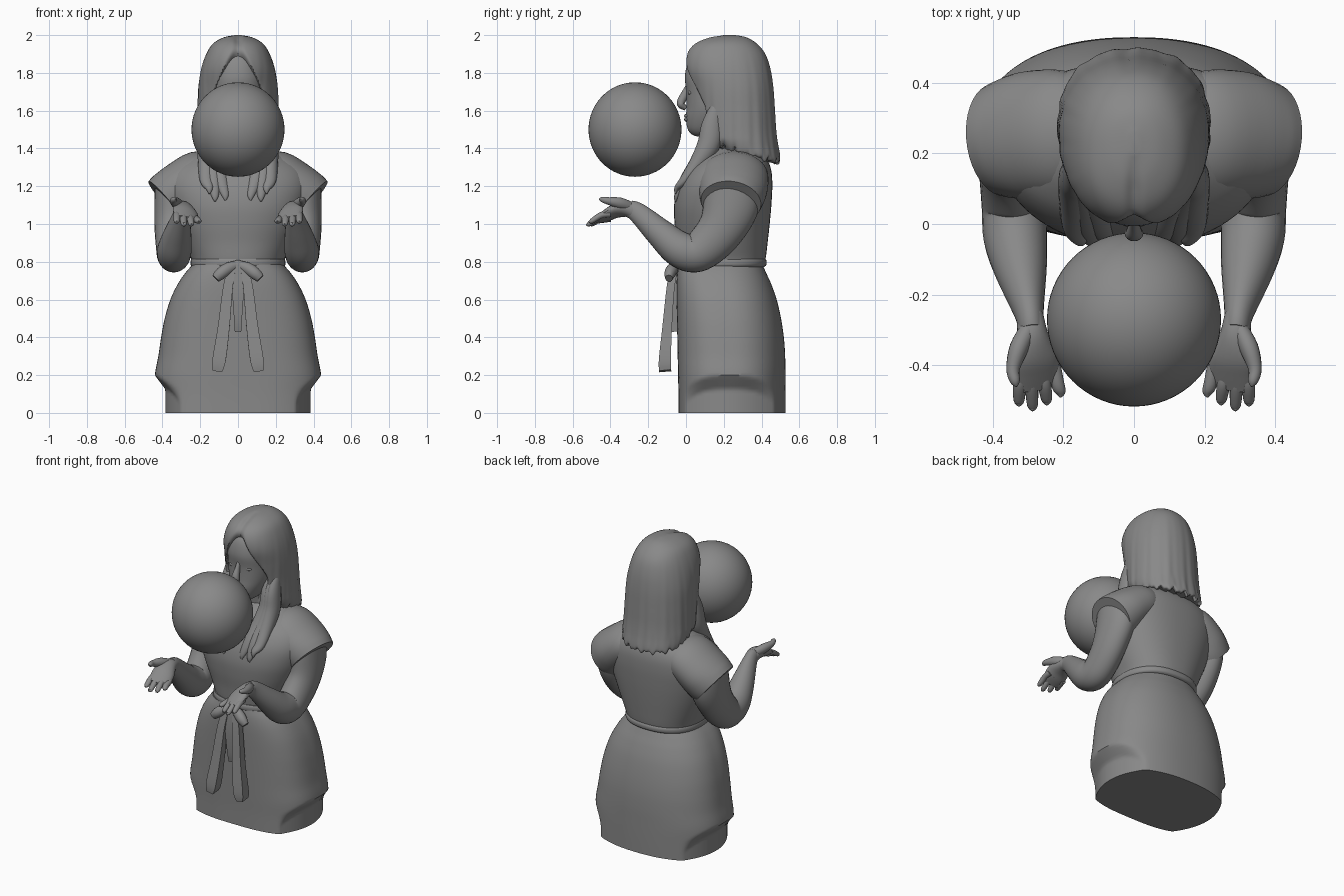
import bpy, bmesh, math
from mathutils import Vector

TAU = 2 * math.pi
grey = bpy.data.materials.new("dark_grey")
grey.diffuse_color = (.25, .25, .25, 1)


def smooth_rows(rows, steps):
    """Catmull-Rom interpolation through rows of numbers."""
    out = []
    for i in range(len(rows) - 1):
        p0, p1, p2 = rows[max(i - 1, 0)], rows[i], rows[i + 1]
        p3 = rows[min(i + 2, len(rows) - 1)]
        for k in range(steps):
            t = k / steps
            out.append([0.5 * (2 * b + (c - a) * t + (2 * a - 5 * b + 4 * c - d) * t * t
                        + (3 * b - a - 3 * c + d) * t ** 3) for a, b, c, d in zip(p0, p1, p2, p3)])
    out.append(list(rows[-1]))
    return out


def skin(name, rings, mirror=False):
    """Join equal rings of points into a closed surface."""
    bm = bmesh.new()
    rv = [[bm.verts.new(p) for p in ring] for ring in rings]
    n = len(rv[0])
    for a, b in zip(rv, rv[1:]):
        for i in range(n):
            j = (i + 1) % n
            bm.faces.new((a[i], a[j], b[j], b[i]))
    bm.faces.new(rv[0][::-1])
    bm.faces.new(rv[-1])
    bmesh.ops.recalc_face_normals(bm, faces=bm.faces)
    me = bpy.data.meshes.new(name)
    bm.to_mesh(me)
    bm.free()
    ob = bpy.data.objects.new(name, me)
    bpy.context.collection.objects.link(ob)
    if mirror:
        ob.modifiers.new("mirror", 'MIRROR').use_mirror_merge = False
    return ob


def loft(name, rows, front=2.2, back=2.2, n=72, steps=5, warp=None):
    """Rows are (z, half width, front y, back y)."""
    rings = []
    for z, w, yf, yb in smooth_rows(rows, steps):
        ring = []
        for i in range(n):
            c, s = math.cos(TAU * i / n), math.sin(TAU * i / n)
            e = 2 / (front if s < 0 else back)
            x = math.copysign(abs(c) ** e, c) * w
            y = (yf + yb) / 2 + math.copysign(abs(s) ** e, s) * (yb - yf) / 2
            ring.append(warp(x, y, z) if warp else (x, y, z))
        rings.append(ring)
    return skin(name, rings)


def tube(name, rows, n=20, steps=4, axis=(1, 0, 0), mirror=True, phase=0.0):
    """Rows are (x, y, z, radius along axis, radius across)."""
    pts = smooth_rows(rows, steps)
    rings = []
    for k, p in enumerate(pts):
        a, b = pts[max(k - 1, 0)], pts[min(k + 1, len(pts) - 1)]
        t = (Vector(b[:3]) - Vector(a[:3])).normalized()
        u = Vector(axis)
        u = (u - t * u.dot(t)).normalized()
        v = t.cross(u)
        rings.append([Vector(p[:3]) + u * p[3] * math.cos(TAU * i / n + phase)
                      + v * p[4] * math.sin(TAU * i / n + phase) for i in range(n)])
    return skin(name, rings, mirror)


def ball(name, loc, size, seg=32):
    bpy.ops.mesh.primitive_uv_sphere_add(segments=seg, ring_count=seg // 2, location=loc)
    bpy.context.object.name = name
    bpy.context.object.scale = size


def clamp(v):
    return max(0.0, min(1.0, v))


# Skirt with the two scooped, arched lower side facets
def side_cut(x, y, z):
    d = min(abs(y - .23) / .27, 1)
    arch = .2 * math.sqrt(1 - d ** 3)
    if z < arch:
        lim = min(abs(x), .385 - .11 * d * d)
        x = math.copysign(abs(x) + (lim - abs(x)) * clamp((arch - z) / .075), x)
    return x, y, z


loft("skirt", [(0, .44, -.04, .528), (.1, .44, -.04, .528), (.2, .44, -.042, .527),
               (.3, .422, -.044, .525), (.4, .407, -.046, .518), (.5, .388, -.048, .503),
               (.6, .358, -.05, .48), (.68, .32, -.05, .452), (.74, .28, -.046, .425),
               (.785, .24, -.038, .405)], 2.9, 2.25, n=128, steps=7, warp=side_cut)

# Bodice and waistband
loft("bodice", [(.77, .24, -.03, .41), (.82, .25, -.04, .422), (.9, .283, -.047, .432),
                (1.0, .325, -.06, .443), (1.1, .36, -.063, .452), (1.2, .38, -.042, .457),
                (1.28, .36, .0, .452), (1.34, .295, .055, .43), (1.385, .2, .105, .385),
                (1.42, .11, .13, .33)], 2.2, 2.3)
loft("waistband", [(.772, .242, -.035, .412), (.782, .25, -.044, .425), (.803, .251, -.045, .427),
                   (.816, .247, -.04, .42)], 2.4, 2.3, steps=3)

# Sleeves and arms
tube("sleeve", [(.12, .25, 1.27, .10, .15), (.2, .252, 1.255, .135, .182), (.29, .25, 1.195, .143, .183),
                (.345, .243, 1.145, .15, .172), (.38, .238, 1.115, .146, .16)],
     n=40, axis=(.7, 0, .7))
tube("arm", [(.335, .245, 1.22, .105, .142), (.345, .238, 1.1, .098, .148), (.35, .19, .98, .092, .126),
             (.345, .11, .885, .09, .112), (.34, .04, .845, .09, .102), (.335, -.04, .87, .09, .095),
             (.32, -.13, .945, .074, .078), (.297, -.25, 1.055, .042, .055),
             (.29, -.3, 1.08, .036, .046)], n=28, steps=5)

# Open hands
tilt = (1, 0, .35)
tube("palm", [(.293, -.26, 1.065, .036, .045), (.288, -.31, 1.08, .045, .042),
              (.282, -.37, 1.07, .066, .034), (.275, -.42, 1.045, .068, .026),
              (.272, -.465, 1.025, .058, .015)], axis=tilt)
tube("thumb", [(.295, -.29, 1.09, .024, .026), (.325, -.35, 1.11, .027, .03),
               (.342, -.41, 1.122, .019, .02), (.336, -.445, 1.13, .014, .014),
               (.332, -.46, 1.132, .003, .003)], n=16)
for i, (bx, tx, ty, tz) in enumerate([(.225, .208, -.49, 1.015), (.26, .247, -.512, 1.0),
                                     (.293, .287, -.528, 1.0), (.322, .325, -.515, 1.015)]):
    bz = 1.033 + .25 * (bx - .27)
    tube(f"finger_{i + 1}", [(bx, -.4, bz + .008, .018, .018), ((bx + tx) / 2, -.45, bz, .019, .017),
                             (tx, ty + .015, tz, .015, .013), (tx, ty, tz, .003, .003)], n=16)

# Neck, head and face
tube("neck", [(0, .24, 1.36, .12, .11), (0, .22, 1.44, .095, .095), (0, .2, 1.56, .095, .095)], mirror=False)
loft("head", [(1.463, .02, .06, .12), (1.475, .055, .03, .19), (1.505, .085, .008, .25),
              (1.56, .115, .0, .3), (1.62, .135, .003, .32), (1.7, .142, .002, .32),
              (1.78, .14, -.006, .32), (1.86, .12, .012, .3), (1.91, .08, .05, .27)])
tube("nose", [(0, .012, 1.735, .012, .012), (0, -.005, 1.69, .016, .02), (0, -.025, 1.65, .024, .022),
              (0, -.024, 1.63, .026, .02), (0, .0, 1.612, .012, .012)], n=16, mirror=False)
for z in (1.572, 1.553):
    ball("lip", (0, .006, z), (.038, .016, .012), 20)
for s in (-1, 1):
    ball("eye", (s * .055, .028, 1.695), (.027, .018, .014), 20)


# Long hair parted in the middle, pulled back around the face
def comb(x, y, z):
    a = math.atan2(x, y - .23)
    fall = clamp((1.95 - z) / .5)
    wave = math.sin(17 * a) + .6 * math.sin(29 * a + 1)
    f = 1 + .007 * fall * wave
    x, yn = x * f, .23 + (y - .23) * f
    if yn < .14:
        wide = .14 * clamp((1.95 - z) / .32)
        m = clamp((wide - abs(x)) / .05 + .5)
        m = m * m * (3 - 2 * m) * clamp((1.95 - z) / .22)
        yn += (.14 - yn) * m
    if y < .2 and z > 1.8:
        z -= .012 * math.exp(-(x / .02) ** 2) * clamp((.2 - y) / .1)
    tip = clamp((1.46 - z) / .12)
    z += tip * ((.5 - y) * .2 + .009 * math.sin(23 * a) + .007 * math.sin(41 * a))
    return x, yn, z


loft("hair", [(2.0, .015, .2, .26), (1.988, .075, .12, .32), (1.955, .132, .045, .375),
              (1.9, .168, .002, .42), (1.82, .195, -.008, .447), (1.72, .21, .02, .462),
              (1.6, .214, .045, .47), (1.5, .216, .06, .476), (1.42, .216, .08, .485),
              (1.34, .205, .14, .497), (1.325, .185, .17, .478)], n=160, steps=5, warp=comb)

# Front locks resting on the chest
for i, (top, low, tip, end) in enumerate([(.168, .165, .152, 1.16), (.15, .128, .122, 1.12),
                                         (.13, .09, .068, 1.125)]):
    tube(f"front_lock_{i + 1}", [(top, .17, 1.66, .02, .02), (top, .14, 1.53, .038, .055),
                                 (top, .12, 1.42, .047, .06), ((top + low) / 2, .06, 1.32, .045, .044),
                                 (low, -.01, 1.23, .037, .026), (tip, -.048, end + .03, .02, .014),
                                 (tip, -.056, end, .004, .004)], n=16)

# Sash bow: knot, rolled loops, two long tails and a short middle fold
ball("bow_knot", (0, -.055, .78), (.032, .028, .03), 20)
tube("bow_loop", [(.0, -.055, .785, .02, .022), (.05, -.07, .765, .03, .032),
                  (.09, -.085, .738, .03, .032), (.118, -.09, .712, .02, .024)], axis=(0, 1, 0), n=16)
tube("bow_tail", [(.035, -.065, .76, .03, .03), (.055, -.083, .65, .037, .03), (.076, -.1, .45, .044, .036),
                  (.1, -.112, .28, .05, .045), (.11, -.11, .222, .034, .045)],
     n=4, phase=math.pi / 4)
tube("bow_middle_fold", [(0, -.06, .79, .06, .03), (0, -.068, .65, .045, .034), (0, -.066, .5, .03, .028),
                         (0, -.06, .43, .024, .02)], n=4, phase=math.pi / 4, mirror=False)

# Floating ball in front of the face
ball("floating_ball", (0, -.27, 1.5), (.246, .246, .25), 64)

# Dark grey and smooth shading everywhere
for ob in bpy.data.objects:
    ob.data.materials.append(grey)
bpy.ops.object.select_all(action='SELECT')
bpy.context.view_layer.objects.active = bpy.data.objects["skirt"]
bpy.ops.object.shade_smooth_by_angle(angle=math.radians(38))
